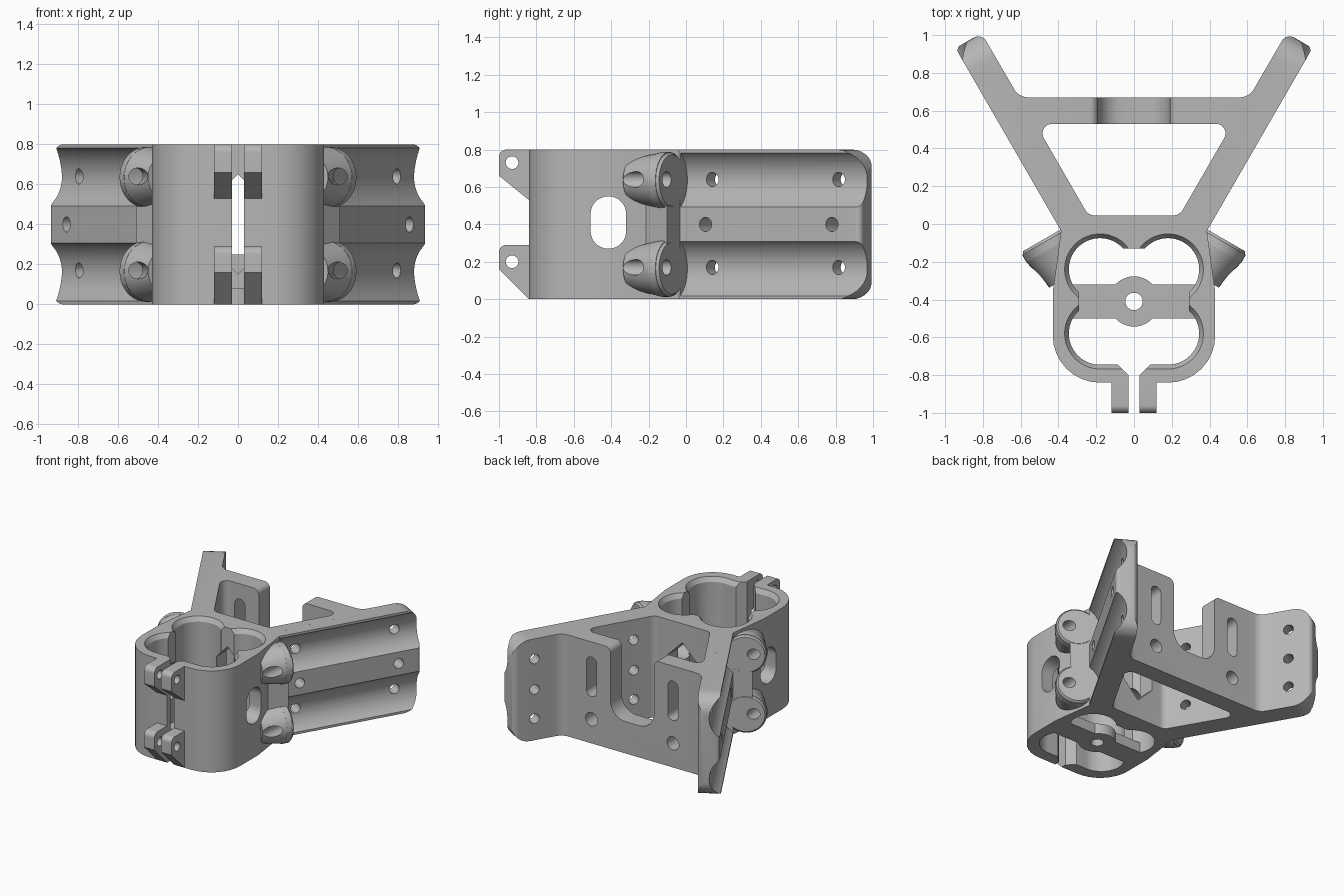
import bpy, bmesh
from math import sin, tan, radians, acos
from mathutils import Vector, Matrix

cube = bpy.data.objects.get("Cube")
if cube:
    bpy.data.objects.remove(cube, do_unlink=True)

H = 0.8                                   # overall height
HOLES_Z = (0.17, 0.64)                    # tube centre heights
ALONG = Vector((0.5, 0.866, 0))           # arm direction
OUT = Vector((0.866, -0.5, 0))            # arm outward normal
ROOT = Vector((0.39, -0.03, 0))           # outer foot of the arm
UP = Vector((0, 0, 1))


def frame(origin, ax, ay):
    az = ax.cross(ay)
    return Matrix.Translation(origin) @ Matrix((ax, ay, az)).transposed().to_4x4()


PLAN = Matrix.Identity(4)
SIDE = frame(Vector(), Vector((0, 1, 0)), UP)      # local x = y, depth = x
FRONT = frame(Vector(), Vector((1, 0, 0)), UP)     # local x = x, depth = -y
ARM_SIDE = frame(ROOT, ALONG, UP)                  # depth = outward
ARM_PLAN = frame(ROOT, OUT, ALONG)                 # depth = up


def add_object(name, bm):
    bmesh.ops.recalc_face_normals(bm, faces=bm.faces)
    mesh = bpy.data.meshes.new(name)
    bm.to_mesh(mesh)
    bm.free()
    ob = bpy.data.objects.new(name, mesh)
    bpy.context.collection.objects.link(ob)
    ob.hide_render = True
    return ob


def rounded(points, steps=8):
    """Fillet every (x, y, radius) corner of a polygon."""
    out = []
    n = len(points)
    for i, p in enumerate(points):
        r = p[2] if len(p) > 2 else 0
        c = Vector(p[:2])
        if r == 0:
            out.append(c)
            continue
        a = (Vector(points[i - 1][:2]) - c).normalized()
        b = (Vector(points[(i + 1) % n][:2]) - c).normalized()
        half = acos(max(-1, min(1, a.dot(b)))) / 2
        centre = c + (a + b).normalized() * r / sin(half)
        start = c + a * r / tan(half) - centre
        end = c + b * r / tan(half) - centre
        sweep = start.angle_signed(end)
        for k in range(steps + 1):
            out.append(centre + Matrix.Rotation(-sweep * k / steps, 2) @ start)
    return out


def prism(name, points, d0, d1, space=PLAN):
    bm = bmesh.new()
    outline = rounded(points)
    low = [bm.verts.new(space @ Vector((p.x, p.y, d0))) for p in outline]
    high = [bm.verts.new(space @ Vector((p.x, p.y, d1))) for p in outline]
    bm.faces.new(low)
    bm.faces.new(high)
    for i in range(len(low)):
        j = (i + 1) % len(low)
        bm.faces.new((low[i], low[j], high[j], high[i]))
    return add_object(name, bm)


def rod(name, p0, p1, r0, r1=None, segments=40):
    p0, p1 = Vector(p0), Vector(p1)
    axis = p1 - p0
    place = Matrix.Translation((p0 + p1) / 2) @ axis.to_track_quat('Z', 'Y').to_matrix().to_4x4()
    bm = bmesh.new()
    bmesh.ops.create_cone(bm, cap_ends=True, segments=segments, radius1=r0,
                          radius2=r0 if r1 is None else r1, depth=axis.length, matrix=place)
    return add_object(name, bm)


def box(name, x, y0, y1, z0, z1):
    return prism(name, [(-x, y0), (x, y0), (x, y1), (-x, y1)], z0, z1)


def both(ob):
    """The part and its mirror twin across x."""
    bm = bmesh.new()
    bm.from_mesh(ob.data)
    bmesh.ops.scale(bm, vec=(-1, 1, 1), verts=bm.verts)
    return [ob, add_object(ob.name + "_mirror", bm)]


def symmetric(half):
    return half + [(-p[0],) + tuple(p[1:]) for p in reversed(half)]


def measure(mesh):
    """Volume, and whether the surface is closed."""
    bm = bmesh.new()
    bm.from_mesh(mesh)
    result = bm.calc_volume(signed=True), all(len(e.link_faces) == 2 for e in bm.edges)
    bm.free()
    return result


def combine(target, operation, tools):
    """Apply each boolean, keeping the first result that is closed and plausible."""
    for tool in tools:
        v0, vt = measure(target.data)[0], measure(tool.data)[0]
        low, high = {'UNION': (max(v0, vt), v0 + vt), 'DIFFERENCE': (v0 - vt, v0),
                     'INTERSECT': (v0 / 2, v0)}[operation]
        spare = None
        m = target.modifiers.new(tool.name, 'BOOLEAN')
        m.operation, m.object = operation, tool
        for nudge, solver in ((1, 'MANIFOLD'), (1, 'EXACT'), (1.0006, 'MANIFOLD'), (1.0006, 'EXACT')):
            m.solver = solver
            tool.scale = (nudge,) * 3
            bpy.context.view_layer.update()
            graph = bpy.context.evaluated_depsgraph_get()
            mesh = bpy.data.meshes.new_from_object(target.evaluated_get(graph))
            volume, closed = measure(mesh)
            if low - 1e-4 < volume < high + 1e-4 and abs(volume - v0) > 1e-7:
                spare = mesh
                if closed:
                    break
        target.modifiers.clear()
        if spare:
            target.data = spare
        bpy.data.objects.remove(tool, do_unlink=True)


# Clamp body
bracket = prism("clamp_bracket", symmetric([(0.385, -0.03), (0.43, -0.36), (0.43, -0.84, 0.25)]), 0, H)

# Triangular web that carries the arms and cross plate
solid = [prism("web", symmetric([(0.72, 0.8), (0.3, -0.06)]), 0, H)]

# Splayed arms: plan outline trimmed by a side outline
arm = prism("arm", [(-0.16, -0.05), (0, -0.05), (0, 1.11, 0.03), (-0.16, 1.11, 0.05)], 0, H, ARM_PLAN)
trim = prism("arm_outline", [(-0.2, 0), (1.11, 0, 0.14), (1.11, H, 0.14), (-0.2, H)], -0.3, 0.1, ARM_SIDE)
combine(arm, 'INTERSECT', [trim])
solid += both(arm)

# Lugs behind the tube seats, with a slimmer waist between them
for z in (0.165, 0.635):
    c = ROOT + OUT * 0.09 + UP * z
    solid += both(rod("lug_rim", c, c - ALONG * 0.02, 0.138, 0.152))
    solid += both(rod("lug", c - ALONG * 0.015, c - ALONG * 0.06, 0.152))
    solid += both(rod("lug_taper", c - ALONG * 0.055, c - ALONG * 0.236, 0.152, 0.115))
solid += both(prism("lug_waist", [(-0.05, -0.2), (0.1, -0.2), (0.14, -0.002), (-0.05, -0.002)],
                    0.2, 0.6, ARM_PLAN))

# Clamp ears at the front
upper_ear = [(-0.8, H), (-1, H, 0.04), (-1, 0.66), (-0.84, 0.53), (-0.8, 0.53)]
lower_ear = [(-0.8, 0), (-0.84, 0), (-1, 0.16), (-1, 0.29, 0.04), (-0.8, 0.29)]
for ear in (upper_ear, lower_ear):
    solid += both(prism("clamp_ear", ear, 0.02, 0.12, SIDE))
combine(bracket, 'UNION', solid)

# Triangular opening and the space between the arm tips
cuts = [prism("web_opening", symmetric([(0.521, 0.53, 0.05), (0.241, 0.045, 0.06)]), -0.1, 0.9),
        prism("tip_gap", symmetric([(0.957, 1.27), (0.609, 0.67, 0.09)]), -0.1, 0.9)]

# Tube seats and bolt holes along the arms
for z in HOLES_Z:
    c = ROOT + OUT * 0.103 + UP * (0.637 if z > 0.4 else 0.163)
    cuts += both(rod("tube_seat", c, c + ALONG * 1.4, 0.178, segments=64))
    cuts += both(rod("lug_hole", (0.53, 0.02, z), (0.485, -0.4, z), 0.042))
for z in HOLES_Z + (0.4,):
    for u in (0.155, 0.935):
        c = ROOT + ALONG * u + UP * z
        cuts += both(rod("arm_hole", c - OUT * 0.25, c + OUT * 0.1, 0.038, segments=24))

# Four-lobed bore with a chamfered mouth
for y in (-0.24, -0.58):
    cuts += both(rod("bore", (0.18, y, -0.1), (0.18, y, 0.9), 0.165, segments=56))
    cuts += both(rod("bore_mouth", (0.18, y, 0.75), (0.18, y, 0.85), 0.155, 0.22, segments=56))
cuts += [box("bore_middle", 0.29, -0.58, -0.24, -0.1, 0.9),
         box("bore_core", 0.19, -0.744, -0.13, -0.1, 0.9),
         prism("bore_lip", [(-0.7, 0.75), (-0.735, 0.75), (-0.8, 0.85), (-0.7, 0.85)], -0.18, 0.18, SIDE)]

# Clamp slit, side windows, ear bolt holes
cuts.append(prism("slit", symmetric([(0.03, -1.1), (0.03, -0.8), (0.09, -0.74), (0.09, -0.7)]), -0.1, 0.9))
cuts.append(prism("side_window", [(-0.51, 0.27, 0.094), (-0.32, 0.27, 0.094),
                                  (-0.32, 0.55, 0.094), (-0.51, 0.55, 0.094)], -0.8, 0.8, SIDE))
for z in (0.2, 0.73):
    cuts.append(rod("ear_hole", (-0.3, -0.93, z), (0.3, -0.93, z), 0.034, segments=24))

# Pointed window through the rear wall of the clamp
cuts.append(prism("rear_window", [(0, 0.15), (0.13, 0.28), (0.13, 0.52), (0, 0.65),
                                  (-0.13, 0.52), (-0.13, 0.28)], -0.2, 0.25, FRONT))

# Notch, slots and holes of the cross plate
cuts.append(prism("plate_notch", symmetric([(0.3, 0.95), (0.3, 0.8005), (0.19, 0.8005, 0.045),
                                            (0.19, 0.25, 0.13)]), -0.75, -0.5, FRONT))
a, b = 0.31, 0.4
cuts += both(prism("plate_slot", [(a, 0.37, 0.044), (b, 0.37, 0.044), (b, 0.68, 0.044), (a, 0.68, 0.044)],
                   -0.75, -0.48, FRONT))
cuts += both(rod("plate_hole", (0.355, 0.48, 0.19), (0.355, 0.75, 0.19), 0.052))
combine(bracket, 'DIFFERENCE', cuts)

# Floor bar with centre boss across the bore
combine(bracket, 'UNION', [box("floor_bar", 0.36, -0.5, -0.32, 0, 0.08),
                           rod("floor_boss", (0, -0.41, 0), (0, -0.41, 0.08), 0.133)])
combine(bracket, 'DIFFERENCE', [rod("boss_hole", (0, -0.41, -0.1), (0, -0.41, 0.2), 0.046)])

# Material and shading
grey = bpy.data.materials.new("plain_grey")
grey.use_nodes = True
colour = (0.47, 0.47, 0.47, 1)
grey.diffuse_color = colour
grey.node_tree.nodes["Principled BSDF"].inputs["Base Color"].default_value = colour
bracket.data.materials.clear()
bracket.data.materials.append(grey)
for poly in bracket.data.polygons:
    poly.material_index = 0
bracket.hide_render = False
bpy.ops.object.select_all(action='DESELECT')
bracket.select_set(True)
bpy.context.view_layer.objects.active = bracket
bpy.ops.object.shade_smooth_by_angle(angle=radians(30))
